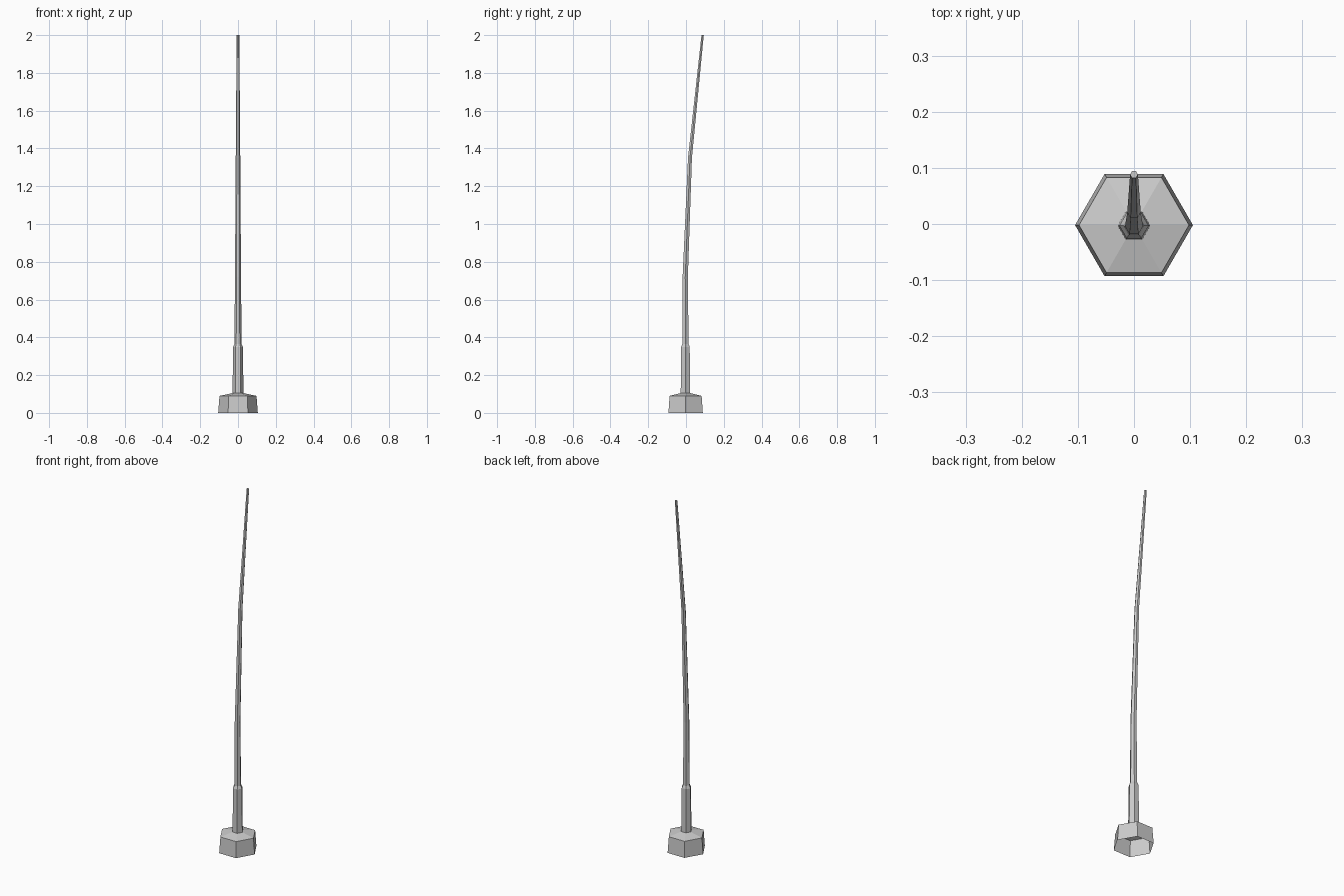
import bpy, bmesh, math

if "Cube" in bpy.data.objects:
    bpy.data.objects.remove(bpy.data.objects["Cube"])


def hex_loft(name, rings, cap_top=False):
    """Skin six-sided rings given as (z, y centre, radius)."""
    bm = bmesh.new()
    loops = []
    for z, y, r in rings:
        loops.append([bm.verts.new((r * math.cos(i * math.pi / 3),
                                    y + r * math.sin(i * math.pi / 3), z))
                      for i in range(6)])
    for a, b in zip(loops, loops[1:]):
        for i in range(6):
            j = (i + 1) % 6
            bm.faces.new((a[i], a[j], b[j], b[i]))
    if cap_top:
        bm.faces.new(loops[-1])
    mesh = bpy.data.meshes.new(name)
    bm.to_mesh(mesh)
    bm.free()
    obj = bpy.data.objects.new(name, mesh)
    bpy.context.collection.objects.link(obj)
    return obj


Y = -0.002

# hollow hexagonal foot with a shallow sloped top, open underneath
hex_loft("base", [(0, Y, 0.105), (0.09, Y, 0.098), (0.106, Y, 0.024)], cap_top=True)

# bent whip: thick sleeve, short step, then a long taper curving backwards
hex_loft("mast", [
    (0.10, -0.003, 0.029),
    (0.35, -0.003, 0.026),
    (0.365, -0.003, 0.019),
    (0.72, -0.004, 0.016),
    (1.35, 0.021, 0.012),
    (2.00, 0.088, 0.007),
], cap_top=True)
